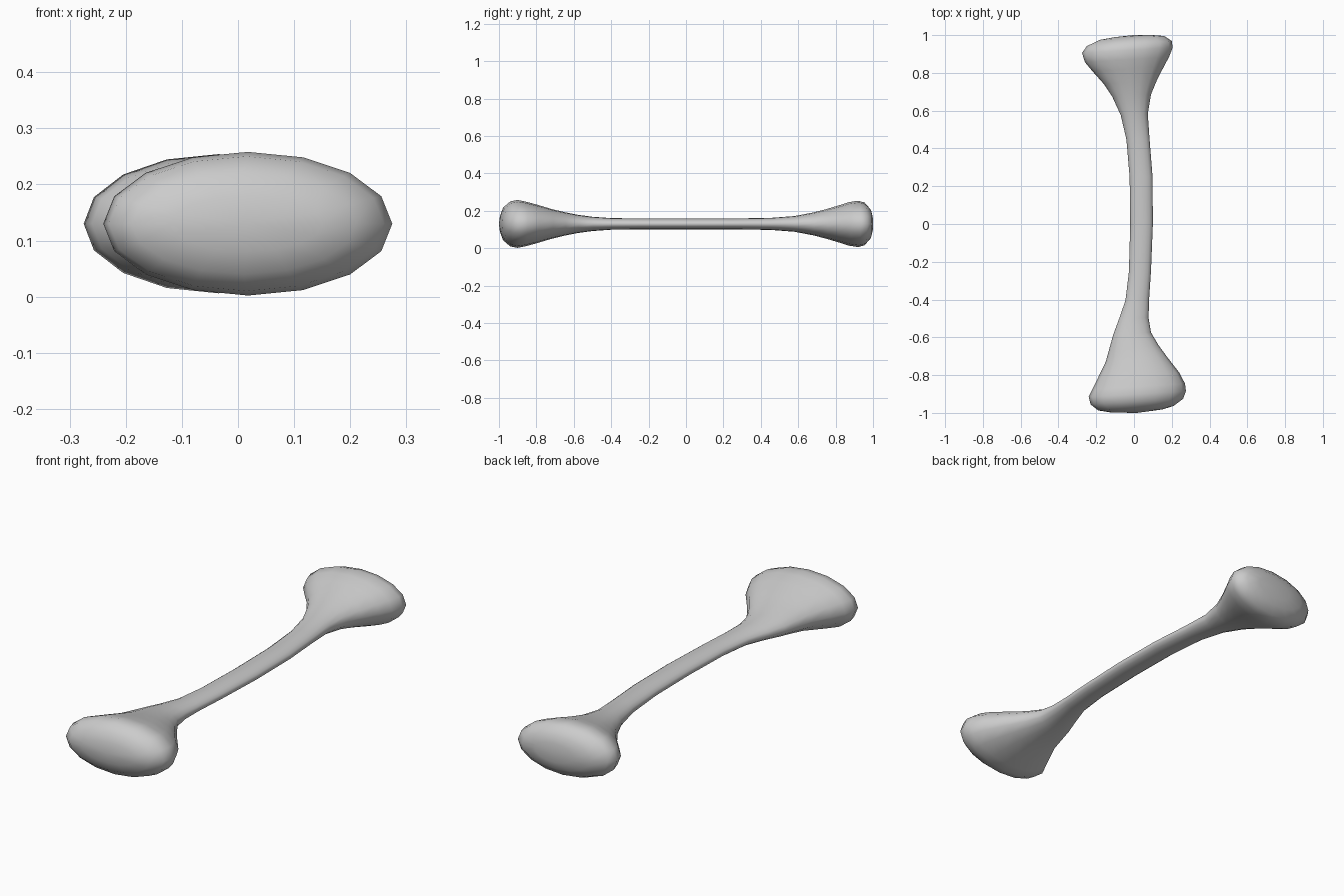
import bpy
import bmesh
import math

SIDES = 16          # facets around the shaft
MID_HEIGHT = 0.13   # height of the centre line
SLANT = 0.06        # how far each knuckle leans along its width

# Cross-sections along the length: y, left edge x, right edge x, half height
SECTIONS = [
    (-0.99, -0.12, 0.15, 0.05),
    (-0.975, -0.19, 0.21, 0.09),
    (-0.94, -0.23, 0.26, 0.12),
    (-0.9, -0.24, 0.275, 0.128),
    (-0.86, -0.22, 0.27, 0.12),
    (-0.8, -0.19, 0.24, 0.104),
    (-0.72, -0.15, 0.18, 0.08),
    (-0.65, -0.13, 0.13, 0.063),
    (-0.58, -0.11, 0.09, 0.049),
    (-0.5, -0.08, 0.077, 0.038),
    (-0.4, -0.045, 0.08, 0.031),
    (-0.25, -0.027, 0.09, 0.029),
    (0, -0.02, 0.1, 0.029),
    (0.25, -0.023, 0.098, 0.029),
    (0.45, -0.04, 0.082, 0.032),
    (0.58, -0.07, 0.073, 0.042),
    (0.68, -0.115, 0.09, 0.061),
    (0.75, -0.16, 0.12, 0.079),
    (0.82, -0.22, 0.157, 0.1),
    (0.87, -0.26, 0.185, 0.116),
    (0.92, -0.275, 0.205, 0.124),
    (0.955, -0.25, 0.2, 0.114),
    (0.985, -0.18, 0.16, 0.08),
    (0.995, -0.1, 0.09, 0.045),
]


def make_material(name, colour):
    material = bpy.data.materials.new(name)
    material.use_nodes = True
    material.diffuse_color = colour
    shader = material.node_tree.nodes["Principled BSDF"]
    shader.inputs["Base Color"].default_value = colour
    shader.inputs["Roughness"].default_value = 0.6
    return material


def add_ring(bm, y, left, right, half_height):
    """Slanted elliptical cross-section."""
    centre, half_width = (left + right) / 2, (right - left) / 2
    ring = []
    for step in range(SIDES):
        angle = math.tau * step / SIDES
        across = half_width * math.cos(angle)
        up = half_height * math.sin(angle)
        ring.append(bm.verts.new((centre + across, y + SLANT * across, MID_HEIGHT + up)))
    return ring


def bridge(bm, first, second):
    for i in range(SIDES):
        j = (i + 1) % SIDES
        bm.faces.new((first[i], first[j], second[j], second[i]))


def close_end(bm, ring, y):
    """Shallow domed cap meeting at a pole."""
    middle = sum(v.co.x for v in ring) / SIDES
    pole = bm.verts.new((middle, y, MID_HEIGHT))
    for i in range(SIDES):
        bm.faces.new((ring[i], ring[(i + 1) % SIDES], pole))


default_cube = bpy.data.objects.get("Cube")
if default_cube:
    bpy.data.objects.remove(default_cube, do_unlink=True)

# Shaft and both flared knuckles as one lofted skin
bm = bmesh.new()
rings = [add_ring(bm, *section) for section in SECTIONS]
for first, second in zip(rings, rings[1:]):
    bridge(bm, first, second)
close_end(bm, rings[0], -1)
close_end(bm, rings[-1], 1)
bmesh.ops.recalc_face_normals(bm, faces=bm.faces)
for face in bm.faces:
    face.smooth = True

mesh = bpy.data.meshes.new("bone")
bm.to_mesh(mesh)
bm.free()
mesh.materials.append(make_material("light grey", (0.6, 0.6, 0.6, 1)))
bone = bpy.data.objects.new("bone", mesh)
bpy.context.collection.objects.link(bone)
